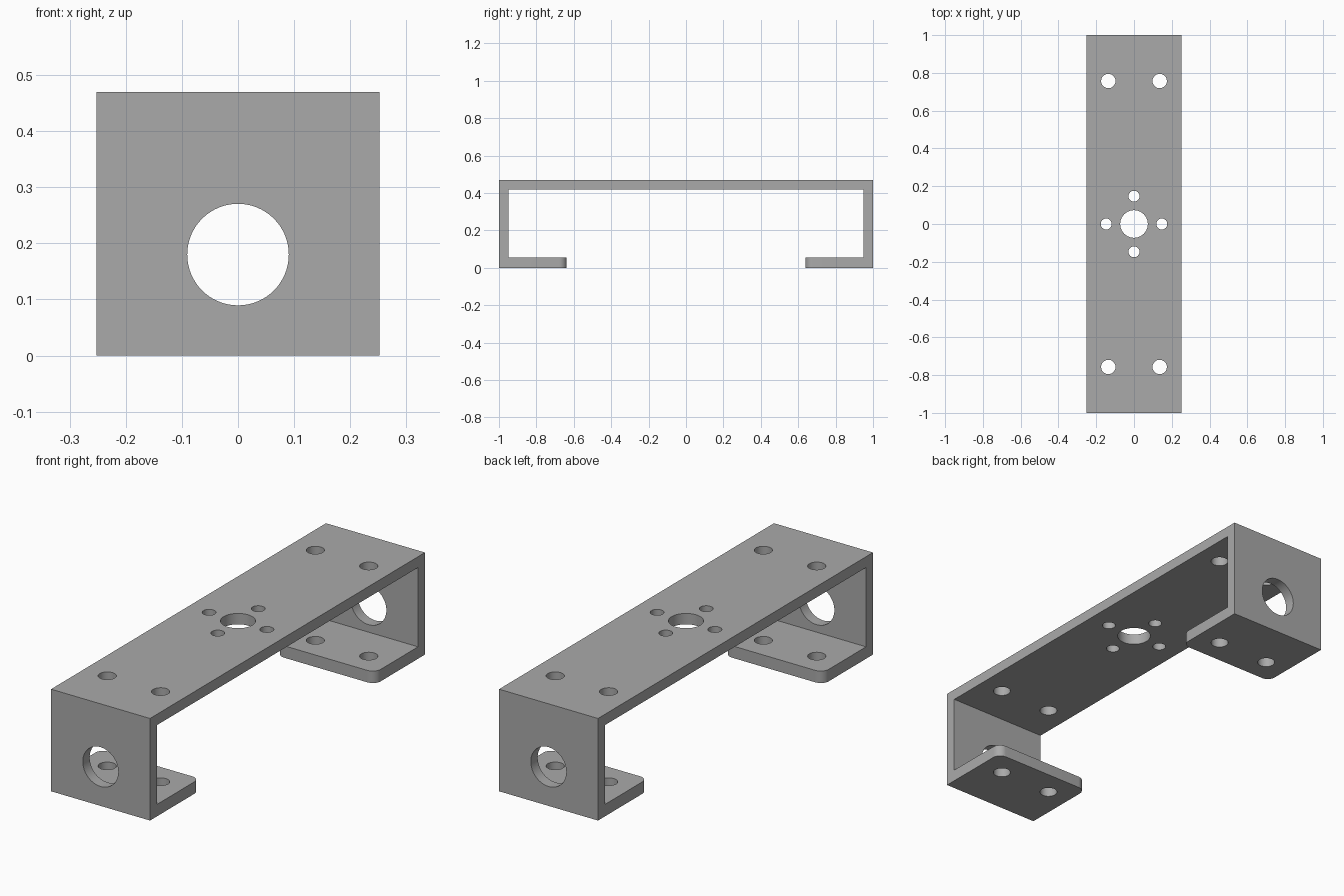
import bpy, bmesh
from math import radians
from mathutils import Matrix, Vector

if "Cube" in bpy.data.objects:
    bpy.data.objects.remove(bpy.data.objects["Cube"])

HALF_W, HEIGHT, WALL, FLANGE_T, FLANGE_END = 0.252, 0.47, 0.05, 0.055, 0.638

metal = bpy.data.materials.new("grey metal")
metal.use_nodes = True
grey = (0.4, 0.4, 0.4, 1)
metal.diffuse_color = grey
metal.node_tree.nodes["Principled BSDF"].inputs["Base Color"].default_value = grey


def make_object(name, bm):
    mesh = bpy.data.meshes.new(name)
    bmesh.ops.recalc_face_normals(bm, faces=bm.faces)
    bm.to_mesh(mesh)
    bm.free()
    mesh.materials.append(metal)
    obj = bpy.data.objects.new(name, mesh)
    bpy.context.collection.objects.link(obj)
    return obj


# Folded channel: half profile in (y, z), mirrored and extruded across x
half = [(FLANGE_END, FLANGE_T), (FLANGE_END, 0), (1, 0), (1, HEIGHT)]
inner = [(1 - WALL, HEIGHT - WALL), (1 - WALL, FLANGE_T)]
profile = half + [(-y, z) for y, z in reversed(half)]
profile += [(-y, z) for y, z in reversed(inner)] + inner
bm = bmesh.new()
face = bm.faces.new([bm.verts.new((-HALF_W, y, z)) for y, z in profile])
sweep = bmesh.ops.extrude_face_region(bm, geom=[face], use_keep_orig=True)
moved = [v for v in sweep["geom"] if isinstance(v, bmesh.types.BMVert)]
bmesh.ops.translate(bm, verts=moved, vec=(2 * HALF_W, 0, 0))

# Rounded free corners of the flanges
corners = [e for e in bm.edges
           if all(abs(abs(v.co.y) - FLANGE_END) < 1e-4 for v in e.verts)
           and abs(e.verts[0].co.z - e.verts[1].co.z) > 0.01]
bmesh.ops.bevel(bm, geom=corners, offset=0.04, segments=10, profile=0.5,
                affect='EDGES')
bracket = make_object("bracket", bm)

# Drill set: each hole is a cylinder given by centre, radius, length, direction
cut = bmesh.new()


def drill(centre, radius, length, along_y=False):
    turn = Matrix.Rotation(radians(90), 4, 'X') if along_y else Matrix()
    bmesh.ops.create_cone(cut, cap_ends=True, segments=64, radius1=radius,
                          radius2=radius, depth=length,
                          matrix=Matrix.Translation(Vector(centre)) @ turn)


drill((0, 0, 0.18), 0.0905, 2.4, along_y=True)      # axle hole, both walls
drill((0, 0, HEIGHT), 0.073, 0.2)                   # centre hole
for s in (-1, 1):
    drill((s * 0.147, 0, HEIGHT), 0.029, 0.2)       # ring of small holes
    drill((0, s * 0.147, HEIGHT), 0.029, 0.2)
    for t in (-1, 1):
        drill((s * 0.136, t * 0.757, 0.2), 0.038, 1)  # mounting holes
drills = make_object("hole_cutter", cut)
drills.hide_render = True

boolean = bracket.modifiers.new("holes", 'BOOLEAN')
boolean.operation = 'DIFFERENCE'
boolean.solver = 'EXACT'
boolean.object = drills
bpy.context.view_layer.objects.active = bracket
bpy.ops.object.select_all(action='DESELECT')
bracket.select_set(True)
bpy.ops.object.modifier_apply(modifier=boolean.name)
bpy.data.objects.remove(drills)
bpy.ops.object.shade_smooth_by_angle(angle=radians(30))
